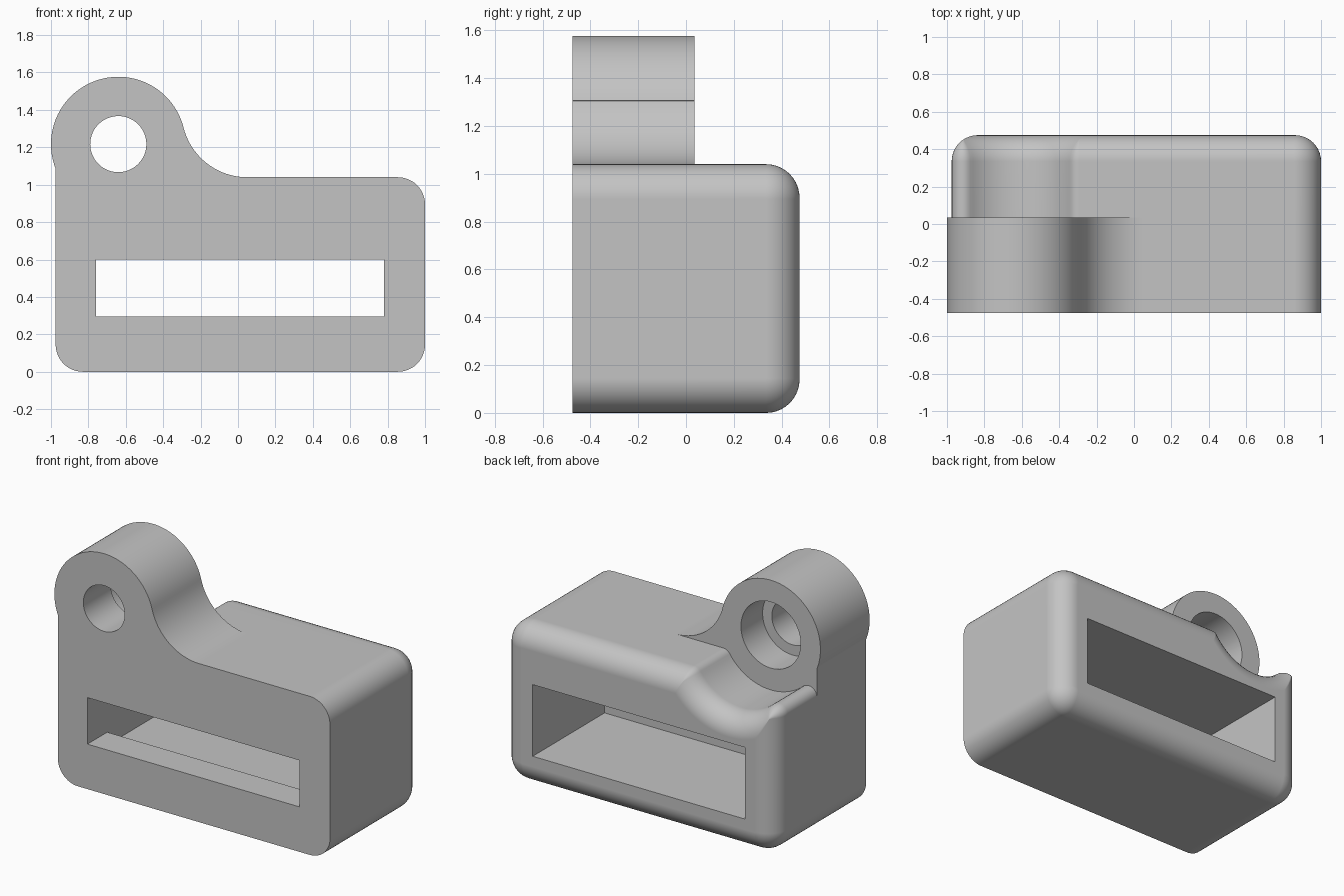
import bpy, bmesh
from math import sin, cos, atan2, sqrt, pi, radians

cube = bpy.data.objects.get("Cube")
if cube:
    bpy.data.objects.remove(cube, do_unlink=True)

LEFT, RIGHT, TOP = -0.975, 1.0, 1.04
FRONT, MID, BACK = -0.475, 0.035, 0.475
CORNER, EDGE = 0.145, 0.14            # outline corner and rear edge radii
LUG_X, LUG_Z, LUG_R = -0.64, 1.217, 0.36

grey = bpy.data.materials.new("plain grey")
grey.use_nodes = True
grey.diffuse_color = (0.55, 0.55, 0.55, 1)
grey.node_tree.nodes["Principled BSDF"].inputs["Base Color"].default_value = grey.diffuse_color


def arc(cx, cz, r, a, b, n=12):
    return [(cx + r * cos(a + (b - a) * i / n), cz + r * sin(a + (b - a) * i / n))
            for i in range(n + 1)]


def loft(name, sections):
    """Closed solid through (y, outline) sections with equal point counts."""
    bm = bmesh.new()
    rings = [[bm.verts.new((x, y, z)) for x, z in pts] for y, pts in sections]
    for a, b in zip(rings, rings[1:]):
        for i in range(len(a)):
            j = (i + 1) % len(a)
            bm.faces.new((a[i], a[j], b[j], b[i]))
    bm.faces.new(rings[0])
    bm.faces.new(rings[-1])
    bmesh.ops.recalc_face_normals(bm, faces=bm.faces)
    mesh = bpy.data.meshes.new(name)
    bm.to_mesh(mesh)
    bm.free()
    mesh.materials.append(grey)
    obj = bpy.data.objects.new(name, mesh)
    bpy.context.scene.collection.objects.link(obj)
    return obj


def combine(target, tool, operation):
    mod = target.modifiers.new("combine", 'BOOLEAN')
    mod.operation, mod.solver, mod.object = operation, 'EXACT', tool
    bpy.context.view_layer.objects.active = target
    bpy.ops.object.modifier_apply(modifier=mod.name)
    bpy.data.objects.remove(tool, do_unlink=True)


def box_corners(d):
    """Bottom-left, bottom-right and top-right corners, inset by d."""
    r = CORNER - d
    return (arc(LEFT + CORNER, CORNER, r, pi, 1.5 * pi)
            + arc(RIGHT - CORNER, CORNER, r, 1.5 * pi, 2 * pi)
            + arc(RIGHT - CORNER, TOP - CORNER, r, 0, pi / 2))


def front_outline():
    # Fillet tangent to the lug and the top face
    fx, fr = 0.05, 0.352
    fz = TOP + fr
    a = atan2(fz - LUG_Z, fx - LUG_X)
    end = pi + atan2(sqrt(LUG_R ** 2 - (LEFT - LUG_X) ** 2), LUG_X - LEFT)
    return (box_corners(0) + arc(fx, fz, fr, 1.5 * pi, a + pi, 20)
            + arc(LUG_X, LUG_Z, LUG_R, a, end, 56))


def rear_outline(d):
    # Groove concentric with the lug, rounded into the top and the side wall
    r = max(0.06 - d, 0.004)
    groove = LUG_R + d
    reach = groove + r
    z1 = TOP - d - r
    x1 = LUG_X + sqrt(reach ** 2 - (z1 - LUG_Z) ** 2)
    x2 = LEFT + d + r
    z2 = LUG_Z - sqrt(reach ** 2 - (x2 - LUG_X) ** 2)
    a1 = atan2(z1 - LUG_Z, x1 - LUG_X)
    a2 = atan2(z2 - LUG_Z, x2 - LUG_X)
    return (box_corners(d) + arc(x1, z1, r, pi / 2, a1 + pi, 8)
            + arc(LUG_X, LUG_Z, groove, a1, a2, 28)[1:-1]
            + arc(x2, z2, r, a2 + pi, pi, 8))


# Front half with the lug, rear half with the groove and rounded back
body = loft("bracket_body", [(FRONT, front_outline()), (MID, front_outline())])
steps = [i / 10 * pi / 2 for i in range(11)]
rear = loft("rear_body", [(MID, rear_outline(0))] + [
    (BACK - EDGE + EDGE * sin(t), rear_outline(EDGE * (1 - cos(t)))) for t in steps])
combine(body, rear, 'UNION')


# Stepped slot and counterbored pin hole
def slot(y0, y1, z0, z1):
    pts = [(-0.76, z0), (0.78, z0), (0.78, z1), (-0.76, z1)]
    combine(body, loft("slot_cutter", [(y0, pts), (y1, pts)]), 'DIFFERENCE')


def bore(y0, y1, r):
    pts = arc(LUG_X, LUG_Z, r, 0, 2 * pi, 64)[:-1]
    combine(body, loft("bore_cutter", [(y0, pts), (y1, pts)]), 'DIFFERENCE')


slot(FRONT - 0.1, 0, 0.295, 0.6)
slot(-0.27, BACK + 0.1, 0.21, 0.68)
bore(FRONT - 0.1, 0, 0.15)
bore(-0.19, MID + 0.1 * LUG_R, 0.217)

# Smooth shading with crisp edges
bpy.ops.object.select_all(action='DESELECT')
body.select_set(True)
bpy.context.view_layer.objects.active = body
bpy.ops.object.shade_smooth_by_angle(angle=radians(30))
normals = body.modifiers.new("flat_faces", 'WEIGHTED_NORMAL')
normals.keep_sharp = True
